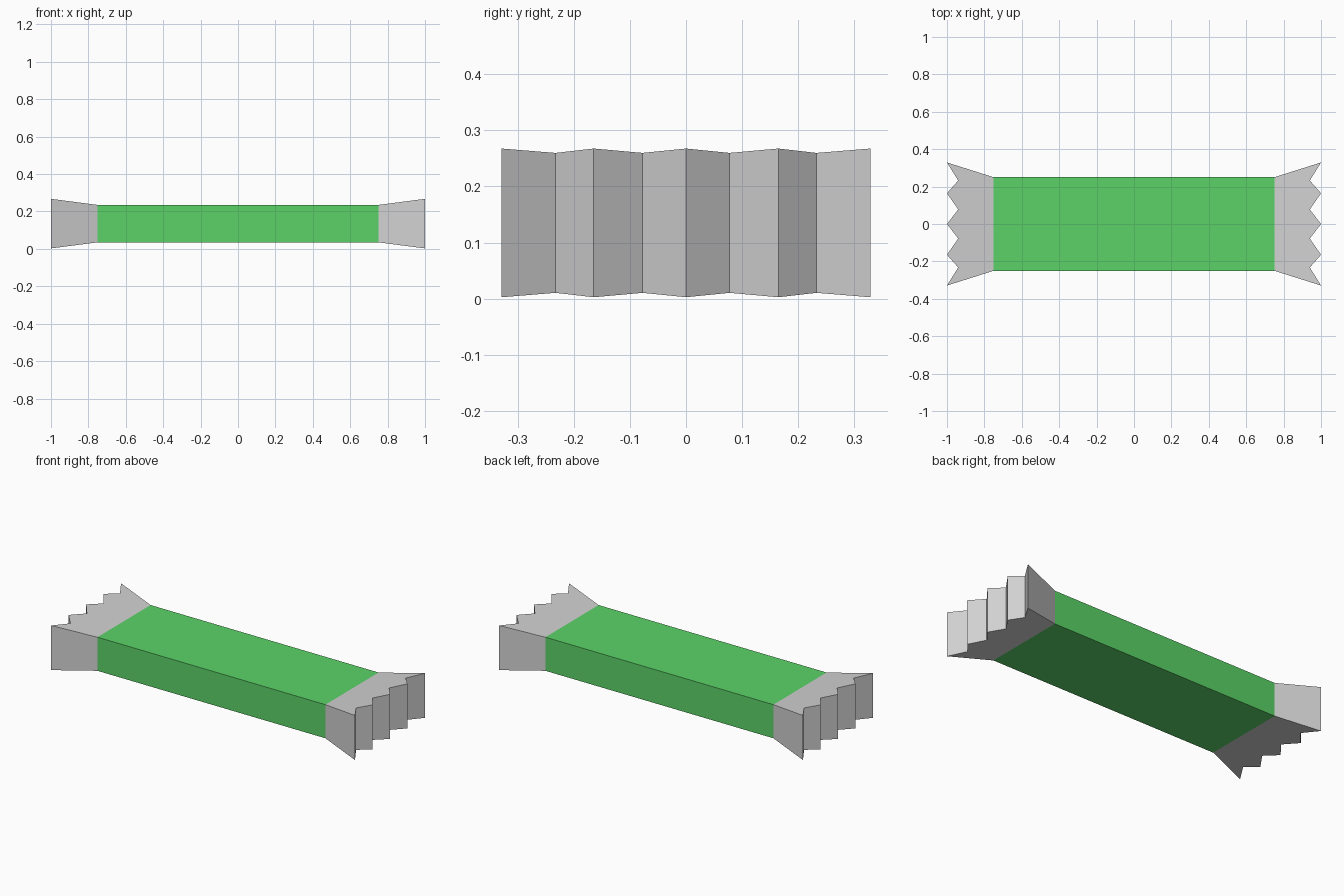
import bpy, bmesh

if "Cube" in bpy.data.objects:
    bpy.data.objects.remove(bpy.data.objects["Cube"])

MID_Z = 0.135


def material(name, color):
    m = bpy.data.materials.new(name)
    m.diffuse_color = (*color, 1)
    m.use_nodes = True
    m.node_tree.nodes["Principled BSDF"].inputs["Base Color"].default_value = m.diffuse_color
    return m


green = material("wrapper green", (0.105, 0.65, 0.137))
silver = material("foil silver", (0.64, 0.64, 0.64))


def mesh_object(name, bm, mat):
    bmesh.ops.recalc_face_normals(bm, faces=bm.faces)
    me = bpy.data.meshes.new(name)
    bm.to_mesh(me)
    bm.free()
    me.materials.append(mat)
    ob = bpy.data.objects.new(name, me)
    bpy.context.collection.objects.link(ob)
    return ob


# Wrapped bar: a plain box, its ends hidden by the foil
bm = bmesh.new()
bmesh.ops.create_cube(bm, size=1)
bmesh.ops.scale(bm, vec=(1.5, 0.5, 0.2), verts=bm.verts)
bmesh.ops.delete(bm, geom=[f for f in bm.faces if abs(f.normal.x) > 0.9],
                 context='FACES_ONLY')
bar = mesh_object("wrapped_bar", bm, green)
bar.location.z = MID_Z

# Flared foil end with a zigzag edge, mirrored to the other side
half = [(1, 0), (0.94, 0.0775), (1, 0.1645), (0.94, 0.2325), (1, 0.329)]
zigzag = [(x, -y) for x, y in half[:0:-1]] + half
outline = [(0.75, -0.25)] + zigzag + [(0.75, 0.25)]

bm = bmesh.new()
rings = []
for side in (1, -1):
    rings.append([bm.verts.new((x, y, side * (0.1 + 0.13 * (x - 0.75))))
                  for x, y in outline])
    bm.faces.new(rings[-1])
top, bottom = rings
for i in range(len(outline) - 1):  # the inner side stays open against the bar
    bm.faces.new((top[i], top[i + 1], bottom[i + 1], bottom[i]))
ends = mesh_object("foil_ends", bm, silver)
ends.location.z = MID_Z
mirror = ends.modifiers.new("mirror", 'MIRROR')
mirror.use_axis = (True, False, False)
mirror.use_mirror_merge = False
